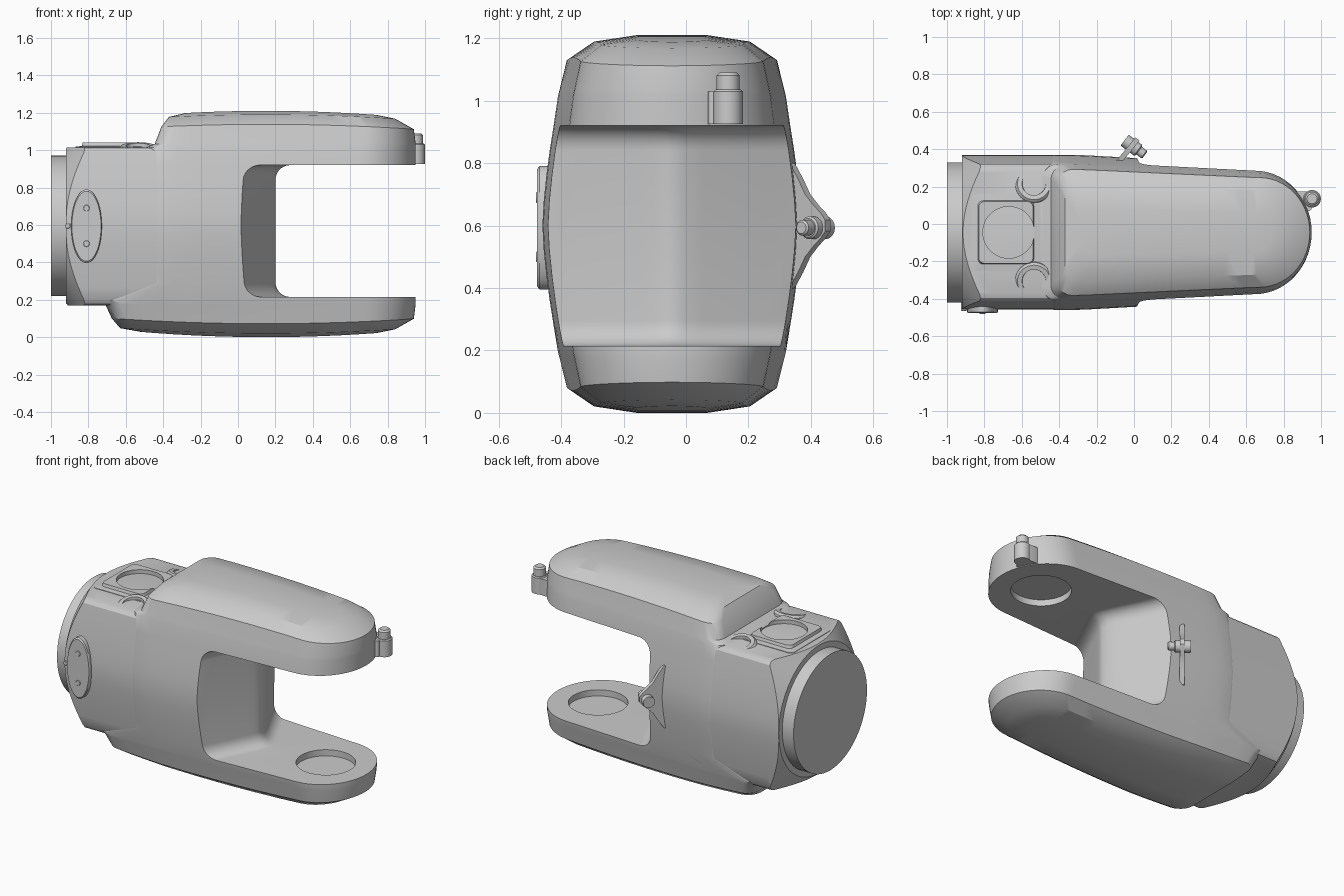
import bpy, bmesh
from math import sin, cos, pi
from mathutils import Vector

if "Cube" in bpy.data.objects:
    bpy.data.objects.remove(bpy.data.objects["Cube"])

CY, CZ = -0.045, 0.595          # axis of the forked arm


def mesh(name, verts, faces):
    bm = bmesh.new()
    vs = [bm.verts.new(v) for v in verts]
    for f in faces:
        bm.faces.new([vs[i] for i in f])
    bmesh.ops.remove_doubles(bm, verts=bm.verts, dist=1e-5)
    bmesh.ops.recalc_face_normals(bm, faces=bm.faces)
    me = bpy.data.meshes.new(name)
    bm.to_mesh(me)
    bm.free()
    ob = bpy.data.objects.new(name, me)
    bpy.context.collection.objects.link(ob)
    return ob


def loft(name, rings, strips=False):
    """Skin closed rings; ends closed by cross strips or a single face."""
    n = len(rings[0])
    faces = [(k * n + i, k * n + (i + 1) % n, (k + 1) * n + (i + 1) % n, (k + 1) * n + i)
             for k in range(len(rings) - 1) for i in range(n)]
    for base in (0, (len(rings) - 1) * n):
        if strips:
            m = (n + 1) // 2
            for i in range(m - 1):
                f = [i, i + 1, 2 * m - 3 - i, 2 * m - 2 - i]
                faces.append([base + j for j in dict.fromkeys(f)])
        else:
            faces.append(list(range(base, base + n)))
    return mesh(name, [p for r in rings for p in r], faces)


def lathe(name, origin, axis, profile, seg=40, sx=1, sy=1):
    """Spin (radius, height) points around an axis."""
    q = Vector(axis).to_track_quat('Z', 'Y')
    n, verts = len(profile), []
    for k in range(seg):
        a = 2 * pi * k / seg
        verts += [q @ Vector((r * cos(a) * sx, r * sin(a) * sy, h)) + Vector(origin)
                  for r, h in profile]
    faces = [(k * n + i, (k + 1) % seg * n + i, (k + 1) % seg * n + i + 1, k * n + i + 1)
             for k in range(seg) for i in range(n - 1)]
    bm_ob = mesh_clean(name, verts, faces)
    return bm_ob


def mesh_clean(name, verts, faces):
    """Merge points lying on the axis before making faces."""
    key, idx, uniq = {}, [], []
    for v in verts:
        t = tuple(round(c, 5) for c in v)
        if t not in key:
            key[t] = len(uniq)
            uniq.append(v)
        idx.append(key[t])
    out = [list(dict.fromkeys(idx[i] for i in f)) for f in faces]
    return mesh(name, uniq, [f for f in out if len(f) > 2])


def cyl(name, origin, axis, r, h, seg=32, b=0.006):
    return lathe(name, origin, axis, [(0, 0), (r, 0), (r, h - b), (r - b, h), (0, h)], seg)


def boolean(ob, cutter, op='DIFFERENCE'):
    m = ob.modifiers.new('cut', 'BOOLEAN')
    m.operation, m.object, m.solver = op, cutter, 'EXACT'
    bpy.context.view_layer.objects.active = ob
    bpy.ops.object.modifier_apply(modifier=m.name)


def width(z):
    return 0.415 - 0.08 * (abs(z - 0.6) / 0.545) ** 1.5


def taper(x):
    return 1 - 0.13 * min(1, max(0, (x + 0.3) / 0.95))


def outline(z, H, xl, xr, bow=0, r=0.08, round_end=True):
    """Top-view outline of the arm: rounded left corners, round right tip."""
    L = 0.8 * H
    e = xr - L if round_end else xr
    side = []
    for k in range(6):
        a = pi / 2 * k / 5
        side.append((xl + r * (1 - cos(a)), H - r * (1 - sin(a))))
    for k in range(1, 13):
        x = xl + r + (e - xl - r) * k / 12
        side.append((x, H * taper(x)))
    for k in range(1, 15):
        a = pi / 2 * k / 14
        side.append((e + (L * sin(a) if round_end else 0), H * taper(e) * cos(a) if k < 14 else 0))
    pts = side + [(x, -y) for x, y in reversed(side[:-1])]
    return [(x, CY + y, z - bow * ((x - 0.15) / 0.69) ** 2) for x, y in pts]


# Forked arms: stacked outlines, bowed caps top and bottom
caps = [(0.0, 0.12, -0.52, -0.28, 0.74, 0.03), (0.02, 0.26, -0.63, -0.37, 0.84, 0.022),
        (0.072, 0.337, -0.675, -0.41, 0.94, 0.02), (0.176, 0.36, -0.71, -0.445, 0.95, 0),
        (0.195, 0.365, -0.735, -0.49, 0.95, 0)]
rings = [outline(z, H, xb, xr, -bow) for z, H, xb, xt, xr, bow in caps]
for z in (0.29, 0.36, 0.44, 0.52, 0.6, 0.68, 0.76, 0.84, 0.92):
    rings.append(outline(z, width(z), -0.5, 0.95))
rings += [outline(1.21 - z, H, xt, xr, bow) for z, H, xb, xt, xr, bow in reversed(caps)]
arms = loft('forked_arms', rings, strips=True)

# Barrel body behind the fork, its end trimmed by a cone
rings = []
for z, inset in [(0.17, 0.035), (0.178, 0.012), (0.2, 0)] + \
        [(0.2 + 0.79 * k / 12, 0) for k in range(1, 13)] + [(1.007, 0.012), (1.015, 0.035)]:
    rings.append(outline(z, width(z) - 0.002 - inset, -0.95, -0.12, r=0.001, round_end=False))
side_n = len(rings[0])
keep = [i for i in range(side_n) if i not in range(18, side_n - 18)]   # drop the repeated end points
body = loft('barrel_body', [[r[i] for i in keep] for r in rings])
cone = lathe('cone_cutter', (-0.92, CY, CZ), (1, 0, 0), [(0, 0), (0.412, 0), (1.6, 0.92), (0, 0.92)], 96)
boolean(body, cone, 'INTERSECT')

# Fork opening with a wedge-shaped back wall and filleted corners
z0, z1, f = 0.215, 0.92, 0.08
rings = []
for y in (-0.55, -0.3, -0.1, -0.06, -0.03, 0, 0.04, 0.1, 0.3, 0.55):
    d = abs(y * 1.0)
    x0 = 0.215 - 0.5 * ((y ** 2 + 0.03 ** 2) ** 0.5)
    prof = [(1.3, z0)]
    prof += [(x0 + f - f * sin(a), z0 + f - f * cos(a)) for a in [pi / 2 * k / 7 for k in range(8)]]
    prof += [(x0 + f - f * cos(a), z1 - f + f * sin(a)) for a in [pi / 2 * k / 7 for k in range(8)]]
    prof += [(1.3, z1)]
    rings.append([(x, CY + y, z) for x, z in prof])
gap = loft('gap_cutter', rings)
boolean(arms, gap)

# Round bearing recesses facing each other inside the fork
bore = lathe('bore_cutter', (0.66, CY, 0.175), (0, 0, 1),
             [(0, 0), (0.175, 0), (0.175, 0.785), (0, 0.785)], 64)
boolean(arms, bore)

# Mounting flange
lathe('end_flange', (-1, CY, CZ), (1, 0, 0), [(0, 0), (0.375, 0), (0.375, 0.1), (0, 0.1)], 64)


# Square pad with round opening on the shoulder
def rounded_rect(x0, x1, y0, y1, z, r):
    pts = []
    for cx, cy, s in ((x1 - r, y1 - r, 0), (x0 + r, y1 - r, 1), (x0 + r, y0 + r, 2), (x1 - r, y0 + r, 3)):
        pts += [(cx + r * cos(a), cy + r * sin(a), z) for a in [pi / 2 * (s + k / 4) for k in range(5)]]
    return pts


pad = loft('shoulder_pad', [rounded_rect(-0.87 + t, -0.5 - t, -0.25 + t, 0.16 - t, z, 0.03)
                            for t, z in ((0, 0.99), (0, 1.018), (0.035, 1.022), (0.04, 1.04))])
hole = lathe('pad_cutter', (-0.67, CY, 0.9), (0, 0, 1), [(0, 0), (0.138, 0), (0.138, 0.3), (0, 0.3)], 48)
boolean(pad, hole)

for cutter in (cone, gap, bore, hole):
    bpy.data.objects.remove(cutter)

# Pair of tilted ring bosses
for s, label in ((-1, 'front'), (1, 'back')):
    lathe('ring_boss_' + label, (-0.535, CY + s * 0.245, 0.95), (0, s * 0.22, 1),
          [(0, 0), (0.1, 0), (0.1, 0.062), (0.088, 0.075), (0.064, 0.075), (0.06, 0.055), (0, 0.055)], 40)

# Oval side plate with two screws and an edge pin
lathe('oval_plate', (-0.81, -0.43, 0.593), (0, -1, 0),
      [(0, 0), (1, 0), (1, 0.04), (0.95, 0.047), (0, 0.047)], 48, 0.082, 0.197)
for z in (0.5, 0.69):
    cyl('plate_screw', (-0.81, -0.44, z), (0, -1, 0), 0.017, 0.04, 20, 0.002)
cyl('edge_pin', (-0.91, -0.42, CZ), (0, -1, 0), 0.014, 0.045, 16, 0.002)

# Rear lug: bell-shaped web carrying a clamp bolt
u, nrm = Vector((0.63, 0.77, 0)), Vector((0.8, -0.6, 0))
half = [(-0.04, 0.21), (0.0, 0.2), (0.035, 0.15), (0.065, 0.1), (0.1, 0.065), (0.13, 0.04), (0.148, 0.018)]
prof = half + [(a, -b) for a, b in reversed(half)]
start = Vector((-0.075, 0.34, 0.6))
loft('lug_web', [[start + u * a + Vector((0, 0, b)) + nrm * t for a, b in prof] for t in (-0.014, 0.014)])
cyl('clamp_bolt', (-0.05, 0.448, 0.593), nrm, 0.036, 0.095)
cyl('clamp_pin', (0.01, 0.405, 0.593), nrm, 0.025, 0.06, 24)

# Latch on the tip of the upper arm
cyl('latch_post', (0.952, 0.135, 0.925), (0, 0, 1), 0.047, 0.11)
cyl('latch_knob', (0.952, 0.135, 1.0), (0, 0, 1), 0.037, 0.09, 32, 0.01)
loft('latch_web', [rounded_rect(0.86, 0.95, 0.07, 0.175, z, 0.015) for z in (0.925, 1.03)])

for ob in list(bpy.context.scene.objects):
    bpy.ops.object.select_all(action='DESELECT')
    ob.select_set(True)
    bpy.context.view_layer.objects.active = ob
    bpy.ops.object.shade_smooth_by_angle(angle=0.5)
